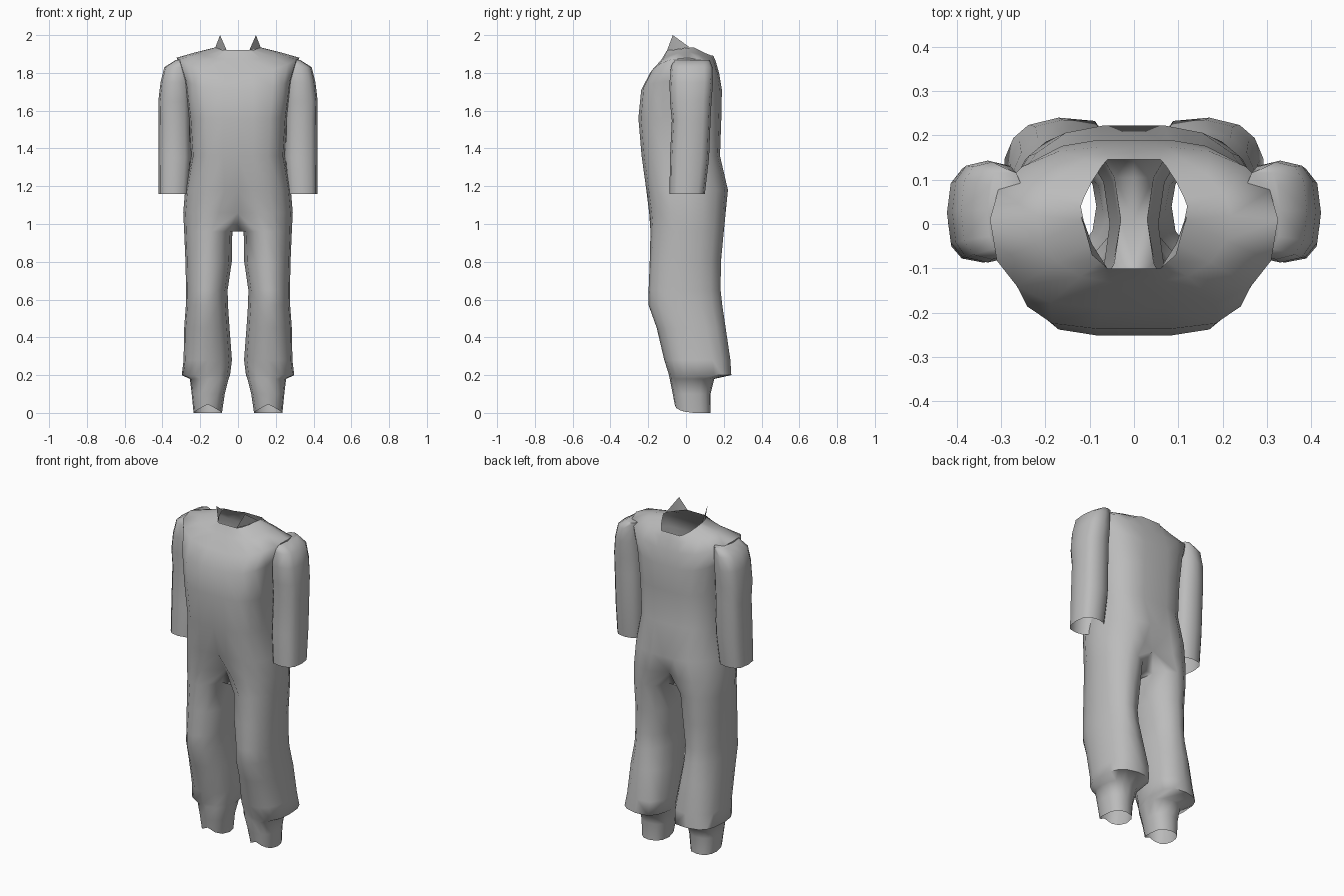
import bpy, bmesh, math

cube = bpy.data.objects.get("Cube")
if cube:
    bpy.data.objects.remove(cube)

cloth = bpy.data.materials.new("grey_cloth")
cloth.use_nodes = True
GREY = (0.5, 0.5, 0.5, 1)
cloth.diffuse_color = GREY
cloth.node_tree.nodes["Principled BSDF"].inputs["Base Color"].default_value = GREY

N = 8      # outer segments from front to back
M = 6      # inner leg segments from back to front


def power(v, p):
    return math.copysign(abs(v) ** p, v) if abs(v) > 1e-6 else 0


def arc(a0, a1, steps, cx, rx, front, back, mid, z, lift=0, tilt=0, pf=1, pb=1, skew=0):
    """Elliptic arc, boxier for small powers; angle -90 is front, 0 outside, 90 back."""
    pts = []
    for i in range(steps + 1):
        a = math.radians(a0 + (a1 - a0) * i / steps)
        p = pb if math.sin(a) > 0 else pf
        c, s = power(math.cos(a), p), power(math.sin(a), p)
        y = mid + s * ((back - mid) if s > 0 else (mid - front))
        y -= skew * c * max(s, 0)
        pts.append((cx + rx * c, y, z + lift * c * c + tilt * s))
    return pts


def skin(bm, a, b, closed=False):
    for i in range(len(a) if closed else len(a) - 1):
        j = (i + 1) % len(a)
        bm.faces.new((a[i], a[j], b[j], b[i]))


def finish(bm, name, angle):
    bmesh.ops.recalc_face_normals(bm, faces=bm.faces)
    me = bpy.data.meshes.new(name)
    bm.to_mesh(me)
    bm.free()
    ob = bpy.data.objects.new(name, me)
    bpy.context.collection.objects.link(ob)
    me.materials.append(cloth)
    mod = ob.modifiers.new("mirror", 'MIRROR')
    mod.use_clip = True
    bpy.ops.object.select_all(action='DESELECT')
    bpy.context.view_layer.objects.active = ob
    ob.select_set(True)
    bpy.ops.object.modifier_apply(modifier="mirror")
    bpy.ops.object.shade_smooth_by_angle(angle=math.radians(angle))
    return ob


# Body: z, half width, front, back, middle, seam x, front recess, back recess,
# lift, tilt, front power, back power
body_rows = [
    (1.905, 0.12, -0.10, 0.145, 0.04, 0.06, 0, 0, 0.03, -0.015, 1.5, 1.7),
    (1.865, 0.22, -0.13, 0.158, 0.02, 0.06, 0, 0, 0.045, -0.005, 1.0, 1.2),
    (1.80, 0.325, -0.19, 0.175, 0.01, 0.07, 0, 0, 0.08, 0, 0.8, 0.95),
    (1.71, 0.285, -0.237, 0.19, 0.0, 0.08, 0, 0, 0.05, 0, 0.7, 0.95),
    (1.56, 0.26, -0.252, 0.187, 0.0, 0.08, 0, 0, 0, 0, 0.72, 0.95),
    (1.36, 0.247, -0.235, 0.18, 0.0, 0.08, 0, 0, 0, 0, 0.75, 0.9),
    (1.18, 0.28, -0.21, 0.222, 0.0, 0.07, 0.02, 0, 0, 0, 0.8, 0.95),
    (1.06, 0.29, -0.195, 0.21, 0.01, 0.10, 0.075, 0.05, 0, 0, 0.88, 0.95),
    (0.96, 0.285, -0.188, 0.20, 0.01, 0.14, 0, 0, 0, 0, 0.95, 0.95),
]
# Legs: z, inner x, outer x, front, back, middle, back skew, front power, back power
leg_rows = [
    (0.80, 0.033, 0.278, -0.192, 0.185, 0.0, 0, 0.95, 0.95),
    (0.65, 0.055, 0.275, -0.198, 0.183, 0.0, 0, 0.95, 0.95),
    (0.57, 0.053, 0.276, -0.198, 0.192, 0.0, 0, 0.95, 0.95),
    (0.45, 0.045, 0.285, -0.155, 0.21, 0.03, 0.005, 0.9, 0.85),
    (0.28, 0.032, 0.288, -0.115, 0.235, 0.06, 0.01, 0.85, 0.75),
    (0.20, 0.042, 0.298, -0.09, 0.240, 0.06, 0.015, 0.8, 0.65),
    (0.18, 0.05, 0.255, -0.086, 0.15, 0.03, 0, 0.85, 0.85),
    (0.10, 0.07, 0.245, -0.07, 0.13, 0.03, 0, 0.85, 0.85),
]

bm = bmesh.new()
prev = None
for z, w, f, b, mid, fx, cut_f, cut_b, lift, tilt, pf, pb in body_rows:
    pts = arc(-90, 90, N, fx, w - fx, f, b, mid, z, lift, tilt, pf, pb)
    outer = [bm.verts.new(v) for v in pts]
    if z > 1:
        row = [bm.verts.new((0, f + cut_f, pts[0][2]))] + outer + \
              [bm.verts.new((0, b - cut_b, pts[-1][2]))]
        if prev:
            skin(bm, prev, row)
        prev = row

# Crotch: inner arc of the leg joined across the middle by a bridge
skin(bm, prev[1:-1], outer)
inner = [bm.verts.new(v) for v in arc(90, 270, M, 0.14, 0.11, -0.188, 0.20, 0.01, 0.96)[1:-1]]
bridge = [bm.verts.new((0, v.co.y, v.co.z)) for v in inner[1:-1]]
skin(bm, inner[1:-1], bridge)
for centre, seam, low, side, near, mid_v in (
        (prev[0], prev[1], outer[0], inner[-1], inner[-2], bridge[-1]),
        (prev[-1], prev[-2], outer[-1], inner[0], inner[1], bridge[0])):
    bm.faces.new((centre, seam, low, side))
    bm.faces.new((centre, side, near, mid_v))

ring = outer + inner
for z, xi, xo, f, b, mid, skew, pf, pb in leg_rows:
    cx = (xi + xo) / 2
    shape = (cx, xo - cx, f, b, mid, z, 0, 0, pf, pb, skew)
    pts = arc(-90, 90, N, *shape) + arc(90, 270, M, *shape)[1:-1]
    new = [bm.verts.new(v) for v in pts]
    skin(bm, ring, new, True)
    ring = new

# Ankle hem arched up at the front
cx = 0.16
shape = (cx, 0.075, -0.06, 0.13, 0.04, 0, 0, 0, 0.85, 0.85)
pts = arc(-90, 90, N, *shape) + arc(90, 270, M, *shape)[1:-1]
hem = [bm.verts.new((x, y, 0.045 * max(0, (0.04 - y) / 0.1) * (1 - abs(x - cx) / 0.1)))
       for x, y, z in pts]
skin(bm, ring, hem, True)
finish(bm, "jumpsuit_body", 80)

# Sleeves: z, inner x, outer x, front, back
sleeve_rows = [
    (1.16, 0.26, 0.42, -0.087, 0.10),
    (1.35, 0.247, 0.42, -0.085, 0.122),
    (1.55, 0.25, 0.42, -0.075, 0.13),
    (1.65, 0.25, 0.422, -0.085, 0.135),
    (1.75, 0.25, 0.41, -0.087, 0.143),
    (1.83, 0.25, 0.39, -0.08, 0.14),
    (1.868, 0.25, 0.33, -0.065, 0.125),
]
bm = bmesh.new()
ring = None
for z, xi, xo, f, b in sleeve_rows:
    cx = (xi + xo) / 2
    new = [bm.verts.new(v) for v in
           arc(-90, 270, 12, cx, xo - cx, f, b, (f + b) / 2, z, pf=0.72, pb=0.72)[:-1]]
    if ring:
        skin(bm, ring, new, True)
    ring = new
bm.faces.new(ring)
finish(bm, "sleeves", 60)

# Pointed collar tips
bm = bmesh.new()
tip = bm.verts.new((0.095, -0.07, 2.0))
base = [bm.verts.new(v) for v in ((0.06, -0.10, 1.92), (0.095, -0.045, 1.925), (0.12, 0.02, 1.935))]
for a, b in zip(base, base[1:]):
    bm.faces.new((tip, a, b))
finish(bm, "collar_tips", 30)
